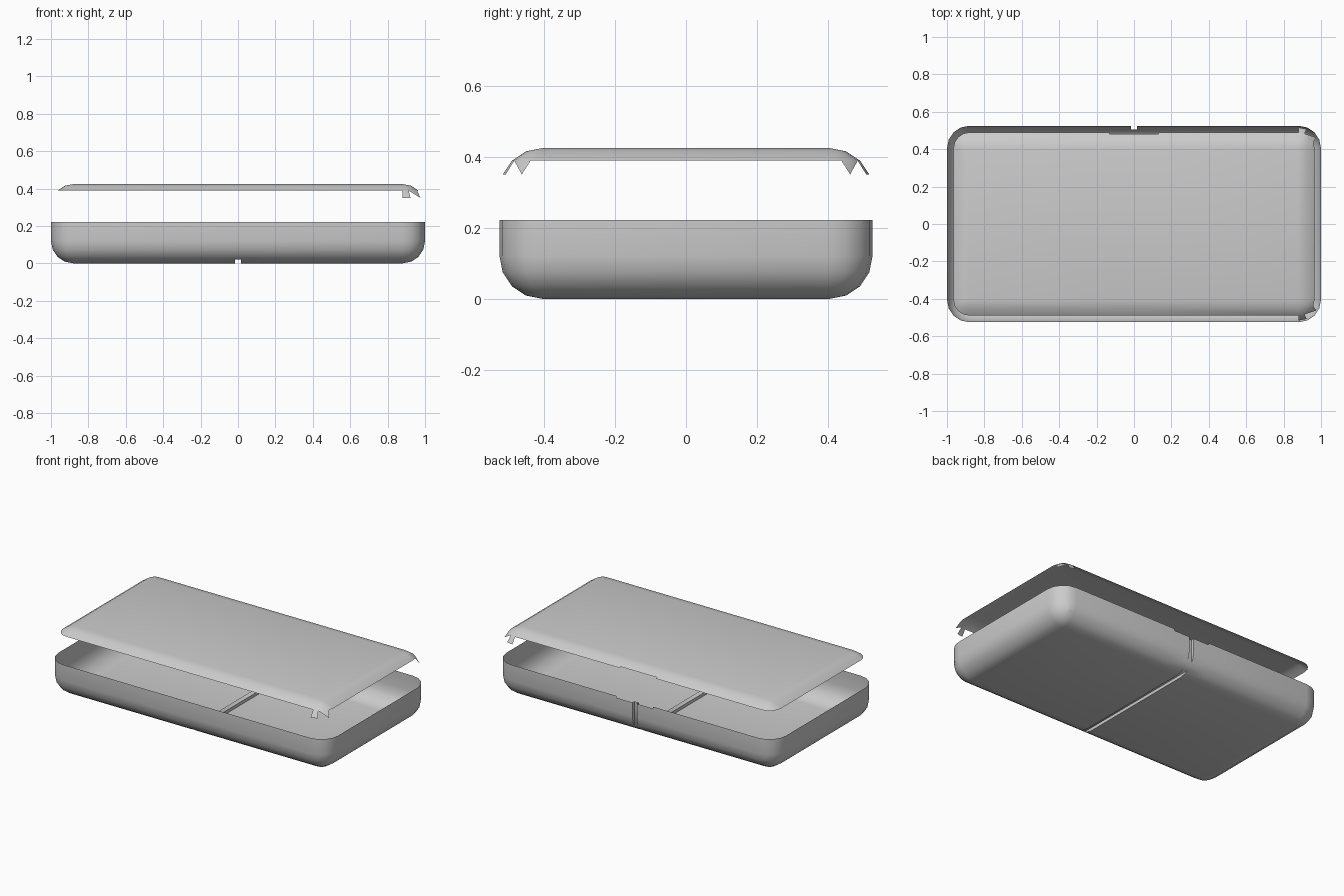
import bpy, bmesh
from math import sin, cos, radians
from mathutils import Vector

if "Cube" in bpy.data.objects:
    bpy.data.objects.remove(bpy.data.objects["Cube"])

R, CX, CY = 0.12, 0.88, 0.405     # edge radius and corner-centre offsets
SEG = 22.5
RIM, LID_TOP = 0.222, 0.424
HW, DEPTH = 0.016, 0.02           # groove half width and depth


def ring(bm, r, z):
    """Rounded-rectangle loop of vertices at height z."""
    out = []
    for k, (sx, sy) in enumerate([(1, 1), (-1, 1), (-1, -1), (1, -1)]):
        for i in range(5):
            a = radians(90 * k + SEG * i)
            out.append(bm.verts.new((sx * CX + r * cos(a), sy * CY + r * sin(a), z)))
    return out


def shell(levels):
    """Loft the loops and cap the first one."""
    bm = bmesh.new()
    rings = [ring(bm, r, z) for r, z in levels]
    bm.faces.new(rings[0])
    for a, b in zip(rings, rings[1:]):
        for i in range(len(a)):
            j = (i + 1) % len(a)
            bm.faces.new((a[i], a[j], b[j], b[i]))
    bmesh.ops.remove_doubles(bm, verts=bm.verts, dist=1e-5)
    return bm


def slice_at(bm, axis, value):
    co, no = Vector(), Vector()
    co[axis], no[axis] = value, 1
    bmesh.ops.bisect_plane(bm, geom=bm.verts[:] + bm.edges[:] + bm.faces[:],
                           plane_co=co, plane_no=no, dist=1e-5)


def remove(bm, test):
    faces = [f for f in bm.faces if test(f.calc_center_median())]
    bmesh.ops.delete(bm, geom=faces, context='FACES')


def poly(bm, pts):
    bm.faces.new([bm.verts.new(p) for p in pts])


def finish(bm, name):
    bmesh.ops.remove_doubles(bm, verts=bm.verts, dist=1e-4)
    bmesh.ops.recalc_face_normals(bm, faces=bm.faces)
    me = bpy.data.meshes.new(name)
    bm.to_mesh(me)
    bm.free()
    ob = bpy.data.objects.new(name, me)
    bpy.context.collection.objects.link(ob)
    bpy.ops.object.select_all(action='DESELECT')
    ob.select_set(True)
    bpy.context.view_layer.objects.active = ob
    bpy.ops.object.shade_smooth_by_angle(angle=radians(35))


# Tray: open rounded shell
arc = [(R * sin(radians(SEG * i)), R * cos(radians(SEG * i))) for i in range(5)]
tray = shell([(r, R - h) for r, h in arc] + [(R, RIM)])
notch_z, wall_y = RIM - 0.012, CY + R - DEPTH
for axis, v in [(0, -HW), (0, HW), (0, -0.13), (0, 0.13),
                (1, wall_y), (2, DEPTH), (2, notch_z)]:
    slice_at(tray, axis, v)
# shallow rim notch at the back, then the groove under the floor and up the back wall
remove(tray, lambda c: c.y > 0.5 and abs(c.x) < 0.13 and c.z > notch_z)
remove(tray, lambda c: abs(c.x) < HW and (c.z < DEPTH - 1e-4 or c.y > wall_y + 1e-4))
prof = [(CY + r, R - h) for r, h in arc]


def cross(p, q, axis, v):
    t = (v - p[axis]) / (q[axis] - p[axis])
    return tuple(p[k] + t * (q[k] - p[k]) for k in (0, 1))


half = [prof[0], prof[1], cross(prof[1], prof[2], 1, DEPTH)]
floor_side = [(-y, z) for y, z in reversed(half)] + half
wall_side = [cross(prof[2], prof[3], 0, wall_y), prof[3], prof[4],
             (CY + R, notch_z), (wall_y, notch_z)]
for side in (floor_side, wall_side):
    for x in (-HW, HW):
        poly(tray, [(x, y, z) for y, z in side])
    (y0, z0), (y1, z1) = side[0], side[-1]
    poly(tray, [(-HW, y0, z0), (HW, y0, z0), (HW, y1, z1), (-HW, y1, z1)])
finish(tray, "tray")

# Lid: shallow cap ending halfway round the edge
zc = LID_TOP - R
lid = shell([(r, zc + h) for r, h in arc[:3]])
for axis, v in [(0, -0.13), (0, 0.13), (1, 0.482)]:
    slice_at(lid, axis, v)
remove(lid, lambda c: c.y > 0.482 and abs(c.x) < 0.13)


def corner(sy, theta, level):
    r, h = arc[level]
    a = radians(theta)
    return (CX + r * cos(a), sy * (CY + r * sin(a)), zc + h)


# hanging tabs on the two right corners
for sy in (-1, 1):
    poly(lid, [corner(sy, 90, 2), corner(sy, 67.5, 2), corner(sy, 67.5, 3), corner(sy, 90, 3)])
    poly(lid, [corner(sy, 67.5, 2), corner(sy, 45, 2), corner(sy, 22.5, 2), corner(sy, 31, 3)])
finish(lid, "lid")
